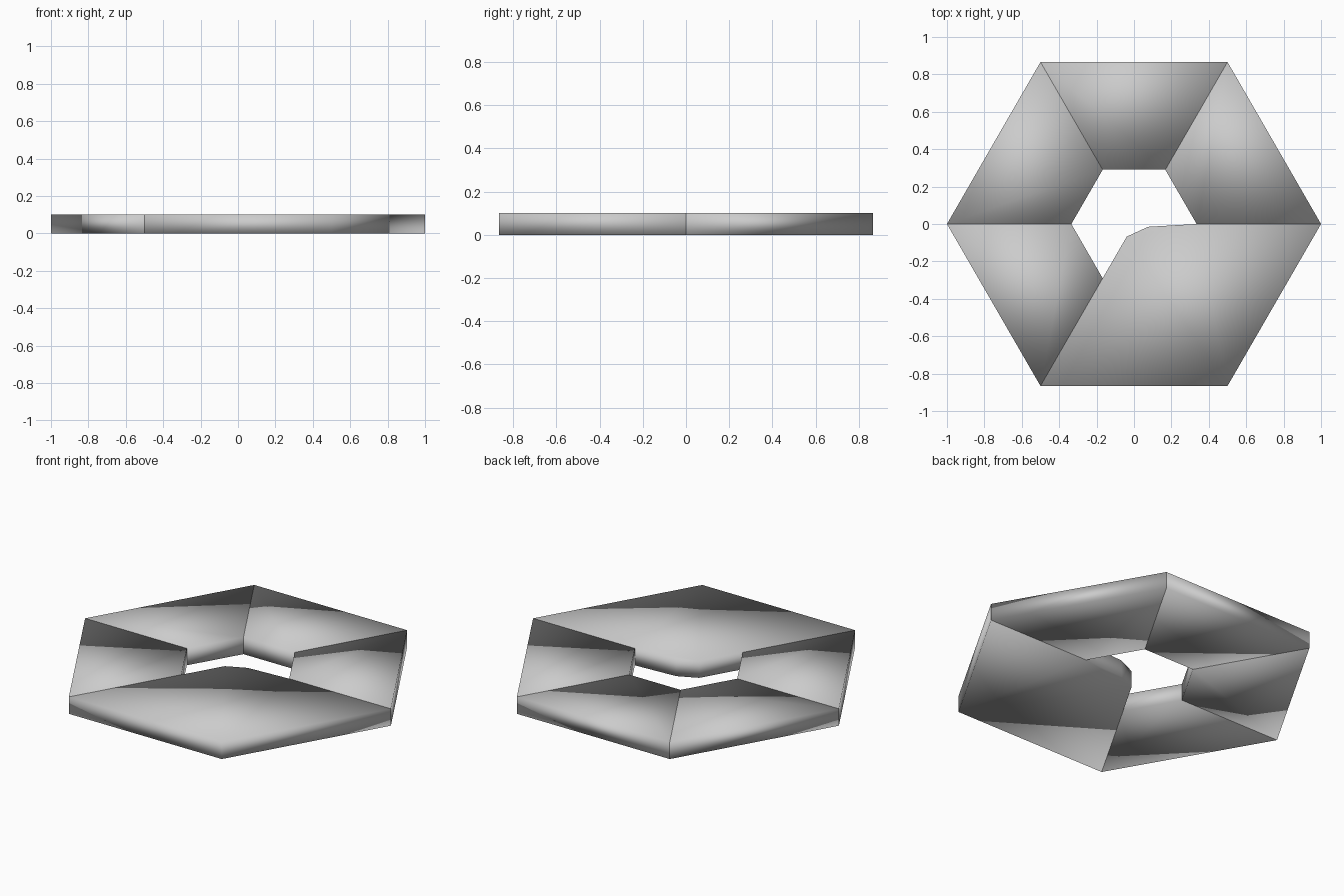
import bpy, bmesh
from math import cos, sin, radians

if "Cube" in bpy.data.objects:
    bpy.data.objects.remove(bpy.data.objects["Cube"])

HEIGHT = 0.1
OUTER, INNER = 1.0, 0.335


def polar(r, deg):
    return (r * cos(radians(deg)), r * sin(radians(deg)))


def prism(name, outline):
    """Closed, smooth-shaded slab from a counter-clockwise outline."""
    bm = bmesh.new()
    base = bm.faces.new([bm.verts.new((x, y, 0)) for x, y in outline])
    ext = bmesh.ops.extrude_face_region(bm, geom=[base], use_keep_orig=True)
    top = [v for v in ext["geom"] if isinstance(v, bmesh.types.BMVert)]
    bmesh.ops.translate(bm, verts=top, vec=(0, 0, HEIGHT))
    bmesh.ops.recalc_face_normals(bm, faces=bm.faces)
    for f in bm.faces:
        f.smooth = True
    mesh = bpy.data.meshes.new(name)
    bm.to_mesh(mesh)
    bm.free()
    obj = bpy.data.objects.new(name, mesh)
    bpy.context.collection.objects.link(obj)
    return obj


# Four equal trapezoid segments of the hexagonal ring
for i in range(4):
    a, b = i * 60, i * 60 + 60
    prism(f"ring_segment_{i + 1}",
          [polar(INNER, a), polar(OUTER, a), polar(OUTER, b), polar(INNER, b)])

# Wide double segment reaching in towards the centre with a clipped corner
prism("wide_segment",
      [polar(OUTER, 240), polar(OUTER, 300), polar(OUTER, 0), polar(INNER, 0),
       (0.075, -0.015), polar(0.078, 240)])
